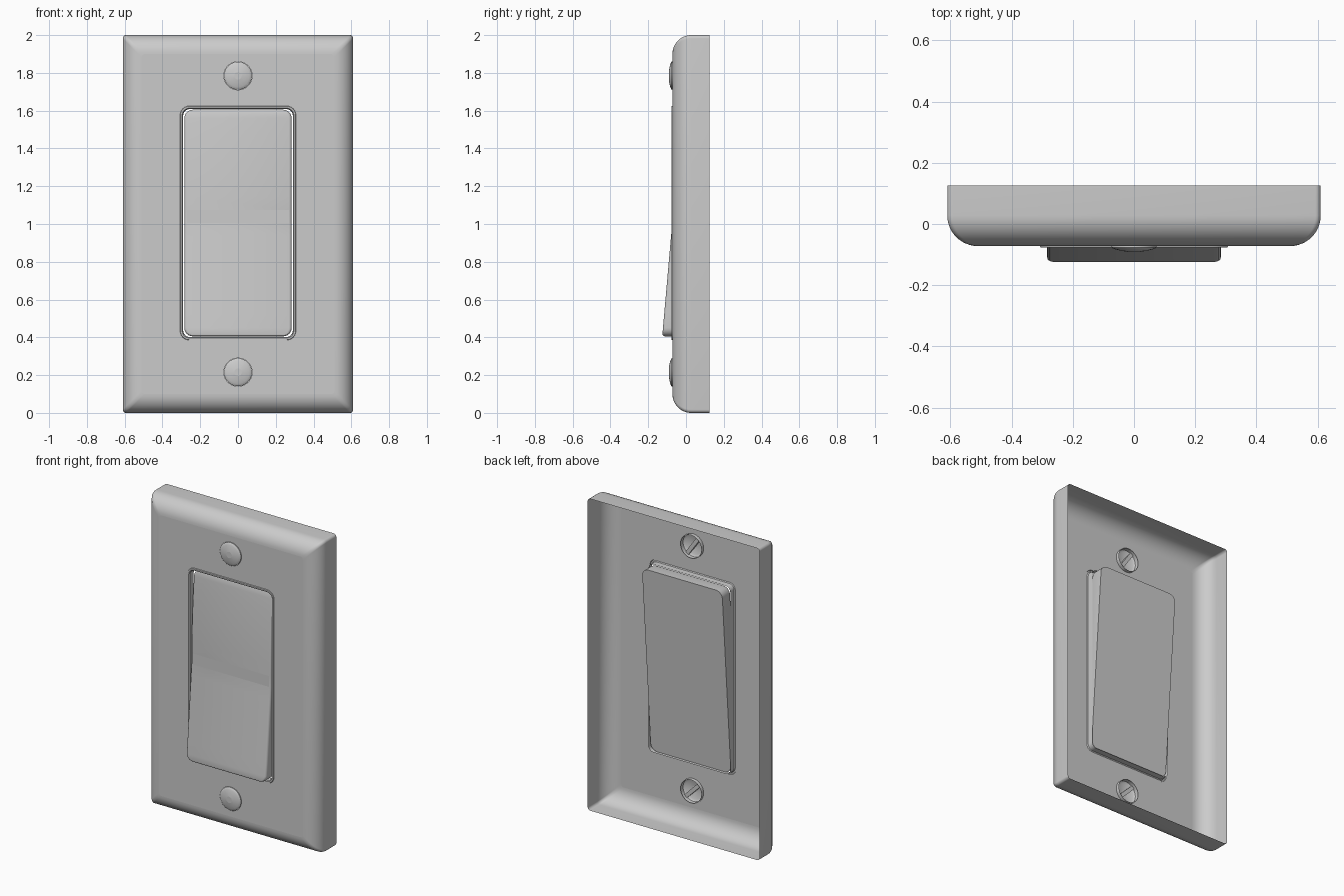
import bpy, bmesh, math
from mathutils import Vector

if "Cube" in bpy.data.objects:
    bpy.data.objects.remove(bpy.data.objects["Cube"])

MID = 1.005  # height of the opening centre


def outline(hx, hz, r, cz, y, levels=1, seg=6):
    """Rounded rectangle in x/z; y is a function of z. Right half upward, then left half down."""
    half = []
    for s, a0 in ((-1, -90), (1, 0)):
        for i in range(seg + 1):
            a = math.radians(a0 + 90 * i / seg)
            half.append((hx - r + r * math.cos(a), cz + s * (hz - r) + r * math.sin(a)))
        if s < 0:
            z0, z1 = cz - hz + r, cz + hz - r
            half += [(hx, z0 + (z1 - z0) * k / levels) for k in range(1, levels)]
    pts = half + [(-x, z) for x, z in reversed(half)]
    return [Vector((x, y(z), z)) for x, z in pts]


def loft(bm, rings):
    """Skin consecutive closed rings, return the vertex rings."""
    vs = [[bm.verts.new(p) for p in ring] for ring in rings]
    for a, b in zip(vs, vs[1:]):
        n = len(a)
        for i in range(n):
            bm.faces.new((a[i], a[(i + 1) % n], b[(i + 1) % n], b[i]))
    return vs


def strips(bm, ring):
    """Cap a mirrored outline with horizontal strips."""
    n = len(ring)
    for i in range(n // 2 - 1):
        bm.faces.new((ring[i], ring[i + 1], ring[n - 2 - i], ring[n - 1 - i]))


def ring_edges(bm, ring):
    out = []
    for i, v in enumerate(ring):
        w = ring[(i + 1) % len(ring)]
        out.append(bm.edges.get((v, w)) or bm.edges.new((v, w)))
    return out


def finish(bm, name, angle=30):
    bmesh.ops.recalc_face_normals(bm, faces=bm.faces[:])
    if sum(f.normal.y * f.calc_area() for f in bm.faces) > 1e-3:
        bmesh.ops.reverse_faces(bm, faces=bm.faces[:])
    me = bpy.data.meshes.new(name)
    bm.to_mesh(me)
    bm.free()
    ob = bpy.data.objects.new(name, me)
    bpy.context.collection.objects.link(ob)
    bpy.ops.object.select_all(action='DESELECT')
    ob.select_set(True)
    bpy.context.view_layer.objects.active = ob
    bpy.ops.object.shade_smooth_by_angle(angle=math.radians(angle))
    for p in me.polygons:
        if abs(p.normal.y) > 0.9999:
            p.use_smooth = False
    return ob


def circle(r, cz, y, n=32):
    return [Vector((r * math.cos(2 * math.pi * i / n), y, cz + r * math.sin(2 * math.pi * i / n)))
            for i in range(n)]


# Wall plate: open-backed shell with a rounded front edge and three holes
bm = bmesh.new()
R, FRONT = 0.1, -0.072
rings = [outline(0.61, 1.0, 0.018, 1.0, lambda z: 0.125)]
for i in range(13):
    a = math.radians(90 * i / 12)
    d, y = R * (1 - math.cos(a)), FRONT + R * (1 - math.sin(a))
    rings.append(outline(0.61 - d, 1.0 - d, 0.018, 1.0, lambda z, y=y: y))
edges = ring_edges(bm, loft(bm, rings)[-1])
holes = [outline(0.307, 0.62, 0.05, MID, lambda z: FRONT), circle(0.075, 1.785, FRONT), circle(0.075, 0.215, FRONT)]
for h in holes:
    edges += ring_edges(bm, [bm.verts.new(p) for p in h])
bmesh.ops.triangle_fill(bm, edges=edges, use_beauty=True, normal=(0, -1, 0))
finish(bm, "wall_plate")

# Raised lip around the opening
bm = bmesh.new()
lip = [(0, FRONT), (0.002, -0.077), (0.011, -0.077), (0.016, -0.072), (0.017, -0.035)]
loft(bm, [outline(0.307 - d, 0.62 - d, 0.05 - d, MID, lambda z, y=y: y) for d, y in lip])
finish(bm, "opening_lip")


# Rocker: lower half tilts outward, upper half curves gently inward
def face_y(z):
    if z < MID:
        return -0.125 + (z - 0.415) * 0.088
    return -0.073 + 0.028 * ((z - MID) / 0.6) ** 2


def back_y(z):
    return -0.05 + (z - 0.405) * 0.075


bm = bmesh.new()
edge = [(0.014, 0), (0.007, 0.002), (0.002, 0.007), (0, 0.014)]
rings = [outline(0.284 - d, 0.6 - d, 0.045 - d, MID, lambda z, o=o: face_y(z) + o, 16) for d, o in edge]
rings.append(outline(0.284, 0.6, 0.045, MID, back_y, 16))
vs = loft(bm, rings)
strips(bm, vs[0])
strips(bm, vs[-1])
rocker = finish(bm, "rocker")
# keep the crease across the middle sharp
for e in rocker.data.edges:
    a, b = (rocker.data.vertices[i].co for i in e.vertices)
    if abs(a.z - MID) < 1e-4 and abs(b.z - MID) < 1e-4 and abs(a.x - b.x) > 0.3:
        sharp = rocker.data.attributes.get("sharp_edge") or rocker.data.attributes.new("sharp_edge", 'BOOLEAN', 'EDGE')
        sharp.data[e.index].value = True


# Screws: domed open shells with a sunken diagonal slot
def screw(name, cz, angle):
    bm = bmesh.new()
    prof = [(0.074, -0.05), (0.074, -0.076), (0.071, -0.079), (0.06, -0.083), (0.04, -0.088), (0.02, -0.091)]
    vs = loft(bm, [circle(r, cz, y) for r, y in prof])
    bm.faces.new(vs[-1])
    bmesh.ops.recalc_face_normals(bm, faces=bm.faces[:])
    a = math.radians(angle)
    side = Vector((-math.sin(a), 0, math.cos(a)))
    centre = Vector((0, 0, cz))
    for s in (-1, 1):
        bmesh.ops.bisect_plane(bm, geom=bm.verts[:] + bm.edges[:] + bm.faces[:], dist=1e-5,
                               plane_co=centre + side * s * 0.012, plane_no=side)
    slot = [f for f in bm.faces if abs(f.normal.y) > 0.4
            and abs((f.calc_center_median() - centre).dot(side)) < 0.0119]
    res = bmesh.ops.extrude_face_region(bm, geom=slot)
    for v in res["geom"]:
        if isinstance(v, bmesh.types.BMVert):
            v.co.y = -0.07
    finish(bm, name)


screw("screw_top", 1.785, -55)
screw("screw_bottom", 0.215, -45)
